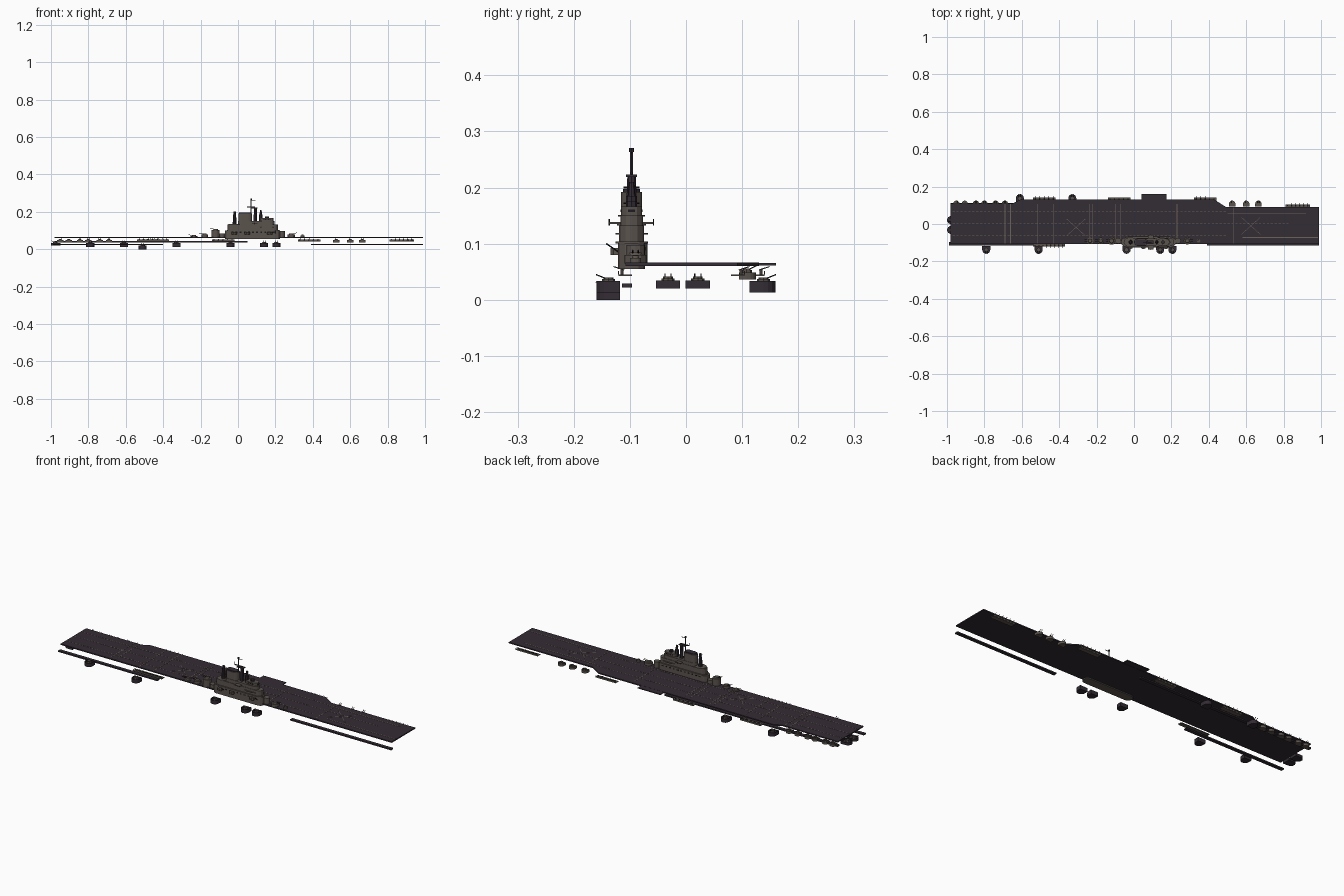
import bpy, bmesh, math
from mathutils import Vector, Matrix

if "Cube" in bpy.data.objects:
    bpy.data.objects.remove(bpy.data.objects["Cube"])

def material(name, c):
    m = bpy.data.materials.new(name)
    m.diffuse_color = (*c, 1)
    m.use_nodes = True
    m.node_tree.nodes["Principled BSDF"].inputs["Base Color"].default_value = m.diffuse_color
    return m

DECK = material("dark_deck_grey", (0.034, 0.025, 0.035))
HULL = material("warm_grey", (0.105, 0.088, 0.076))
BLACK = material("near_black", (0.012, 0.010, 0.013))
LINE = material("faded_tan_marking", (0.15, 0.125, 0.10))

class Part:
    """Collects simple solids into one named object."""
    def __init__(self, name, mat):
        self.name, self.mat, self.bm = name, mat, bmesh.new()

    def prism(self, pts, z0, z1, top_scale=1.0):
        cx = sum(p[0] for p in pts) / len(pts)
        cy = sum(p[1] for p in pts) / len(pts)
        lo = [self.bm.verts.new((x, y, z0)) for x, y in pts]
        hi = [self.bm.verts.new((cx + (x - cx) * top_scale, cy + (y - cy) * top_scale, z1)) for x, y in pts]
        self.bm.faces.new(lo[::-1])
        self.bm.faces.new(hi)
        for i in range(len(pts)):
            j = (i + 1) % len(pts)
            self.bm.faces.new((lo[i], lo[j], hi[j], hi[i]))

    def box(self, x0, x1, y0, y1, z0, z1):
        self.prism([(x0, y0), (x1, y0), (x1, y1), (x0, y1)], z0, z1)

    def cyl(self, x, y, r, z0, z1, n=12, top=1.0):
        self.prism([(x + r * math.cos(2 * math.pi * i / n), y + r * math.sin(2 * math.pi * i / n))
                    for i in range(n)], z0, z1, top)

    def rod(self, a, b, r, n=6):
        a, b = Vector(a), Vector(b)
        rot = (b - a).to_track_quat('Z', 'Y').to_matrix().to_4x4()
        bmesh.ops.create_cone(self.bm, cap_ends=True, segments=n, radius1=r, radius2=r,
                              depth=(b - a).length, matrix=Matrix.Translation((a + b) / 2) @ rot)

    def done(self):
        bmesh.ops.recalc_face_normals(self.bm, faces=self.bm.faces)
        me = bpy.data.meshes.new(self.name)
        self.bm.to_mesh(me)
        self.bm.free()
        me.materials.append(self.mat)
        ob = bpy.data.objects.new(self.name, me)
        bpy.context.collection.objects.link(ob)
        return ob

def stadium(x0, x1, yc, h, n=6):
    """Plan outline with rounded ends along x."""
    pts = []
    for cx, a0 in ((x1 - h, -math.pi / 2), (x0 + h, math.pi / 2)):
        pts += [(cx + h * math.cos(a0 + math.pi * i / n), yc + h * math.sin(a0 + math.pi * i / n))
                for i in range(n + 1)]
    return pts

# Flight deck with angled side step, and deck-edge lift
deck = Part("flight_deck", DECK)
deck.prism([(-.98, -.108), (.99, -.108), (.99, .092), (.49, .092), (.43, .13), (-.61, .13),
            (-.65, .11), (-.98, .11)], .060, .066)
deck.done()
lift = Part("deck_edge_lift", DECK)
lift.box(.04, .175, .128, .16, .061, .0655)
lift.done()

# Deck markings
T0, T1 = .0655, .0668
marks = Part("deck_markings", LINE)
for y, a, b in ((.065, -.97, .49), (.004, -.97, .82), (-.062, -.97, .5)):
    x = a
    while x < b:
        marks.box(x, x + .012, y - .0015, y + .0015, T0, T1)
        x += .021
for x in (-.69, -.66, -.515, -.43, -.24, -.22, -.10, -.07, .23, .53):
    marks.box(x - .0017, x + .0017, -.105, .09 if x > .49 else .108, T0, T1)
marks.box(.5, .92, .056, .060, T0, T1)
marks.box(.58, .985, -.074, -.070, T0, T1)
for cx, cy in ((-.31, -.018), (.625, -.01)):
    for s in (1, -1):
        dx, dy, w = .05, .045 * s, .0017
        marks.prism([(cx - dx - w, cy - dy), (cx - dx + w, cy - dy), (cx + dx + w, cy + dy),
                     (cx + dx - w, cy + dy)], T0, T1)
marks.done()

# Gun tubs: a rounded sponson with raised rim, mount and barrels
tubs = Part("gun_tubs", DECK)
mounts = Part("gun_mounts", HULL)
barrels = Part("gun_barrels", BLACK)

def tub(x, y, dx, dy, r, z, h, back=0.0, body=tubs):
    """dx, dy: outward direction; back: how far the sponson runs inboard."""
    a0 = math.atan2(dy, dx) - math.pi / 2
    out = [(x + r * math.cos(a0 + math.pi * i / 8), y + r * math.sin(a0 + math.pi * i / 8)) for i in range(9)]
    inner = back if back else r * .8
    pts = out + [(out[8][0] - dx * inner, out[8][1] - dy * inner), (out[0][0] - dx * inner, out[0][1] - dy * inner)]
    body.prism(pts, z, z + h * .7)
    for i in range(len(pts)):                       # rim wall
        (ax, ay), (bx, by) = pts[i], pts[(i + 1) % len(pts)]
        k = .88
        body.prism([(ax, ay), (bx, by), (x + (bx - x) * k, y + (by - y) * k),
                    (x + (ax - x) * k, y + (ay - y) * k)], z + h * .7, z + h)
    top = z + h
    mounts.cyl(x, y, r * .55, z + h * .7, top + .004, 8)
    mounts.cyl(x, y, r * .4, top + .004, top + .007, 8)
    px, py = -dy, dx
    for s in (-.25, .25):
        bx, by = x + px * r * s, y + py * r * s
        barrels.rod((bx, by, top + .003), (bx + dx * r * 1.05, by + dy * r * 1.05, top + .012), .0011)

for x, z in ((-.79, .013), (-.51, .0), (-.04, .013), (.14, .013), (.205, .013)):
    tub(x, -.138, 0, -1, .0215, z, .02, .02)
for x in (-.61, -.33):
    tub(x, .138, 0, 1, .0215, .013, .02, .005 + .02)
for y in (-.032, .021):
    tub(-.978, y, -1, 0, .0215, .02, .014, .03)
small = Part("small_gun_tubs", HULL)
for x in (-.95, -.905, -.845, -.80, -.74, -.69):
    tub(x, .108, 0, 1, .017, .036, .013, body=small)
for x in (.525, .60, .665):
    tub(x, .108, 0, 1, .017, .036, .013, body=small)

# Light gun galleries along the deck edge
gal = Part("gun_galleries", HULL)
for x0, x1, y, s in ((-.54, -.37, -.108, -1), (-.54, -.42, .128, 1), (-.14, -.02, .128, 1),
                     (.32, .44, .128, 1), (.81, .94, .092, 1)):
    ya, yb = sorted((y - s * .012, y + s * .012))
    gal.box(x0, x1, ya, yb, .042, .045)
    yo = y + s * .012
    gal.box(x0, x1, yo - .001, yo + .001, .045, .051)
    n = round((x1 - x0) / .022)
    for i in range(n):
        x = x0 + (i + .5) * (x1 - x0) / n
        mounts.cyl(x, y + s * .006, .003, .045, .054, 6)
        barrels.rod((x, y + s * .002, .053), (x, y + s * .021, .059), .001, 5)
gal.done()
small.done()
tubs.done()

# Long narrow walkway strips
walk = Part("side_walkways", DECK)
for x0, x1, y, z in ((-.99, -.40, -.105, .022), (.39, .99, -.105, .022), (-.98, .05, .104, .037)):
    walk.box(x0, x1, y - .009, y + .009, z, z + .007)
walk.done()

# Island superstructure, tier by tier
YC = -.097
isl = Part("island", HULL)
isl.prism(stadium(-.07, .225, YC, .024), .055, .100)
isl.prism(stadium(-.06, .222, YC, .029), .100, .104)
isl.prism(stadium(-.055, .215, YC, .022), .104, .132)
isl.prism(stadium(.0, .195, YC, .020), .132, .150)
isl.prism(stadium(.12, .19, YC, .0185), .150, .166)
isl.done()
plat = Part("island_platforms", HULL)
plat.prism(stadium(-.05, .01, YC, .026), .132, .135)
plat.prism(stadium(.11, .20, YC, .029), .116, .119)
plat.box(.075, .105, -.137, -.058, .135, .139)
plat.prism(stadium(.10, .185, YC, .024), .148, .151)
for x, s in ((-.02, -1), (.05, -1), (.17, -1)):
    plat.cyl(x, YC + s * .024, .014, .080, .092, 10)
plat.done()

# Funnel with dark cap
fun = Part("funnel", HULL)
fun.prism(stadium(.002, .075, YC, .0185), .130, .192)
fun.done()
cap = Part("funnel_cap", DECK)
cap.prism(stadium(.006, .071, YC, .015), .192, .197)
cap.done()

# Dark window strips and ports
win = Part("island_windows", BLACK)
for s in (-1, 1):
    for i in range(11):
        x = -.035 + i * .022
        win.box(x, x + .010, YC + s * .0235 - .001, YC + s * .0235 + .001, .088, .094)
    for i in range(5):
        x = .137 + i * .008
        win.box(x, x + .005, YC + s * .0183 - .001, YC + s * .0183 + .001, .156, .161)
win.box(.1885, .1905, YC - .006, YC + .006, .156, .161)
win.done()

# Directors, masts and aerials
mast = Part("masts", DECK)
mast.cyl(-.018, YC, .011, .132, .185, 10, .7)
mast.cyl(-.018, YC, .006, .185, .202, 8)
mast.cyl(.093, YC, .010, .150, .222, 8, .75)
mast.cyl(.122, YC, .010, .150, .185, 8)
mast.cyl(.122, YC, .007, .185, .210, 8, .6)
mast.cyl(.155, YC, .010, .166, .176, 8)
mast.cyl(.07, YC, .0028, .195, .268, 6)
mast.cyl(.07, YC, .0045, .263, .270, 8)
mast.box(.048, .092, YC - .002, YC + .002, .224, .228)
mast.box(.067, .105, YC - .010, YC + .010, .219, .223)
mast.done()
aer = Part("aerials", BLACK)
aer.rod((.048, YC, .226), (.048, YC, .240), .0014)
aer.rod((.07, YC, .262), (.093, YC, .262), .0015)
for y in (-.137, -.058):
    aer.rod((.09, y, .132), (.09, y, .144), .0012)
for x, z in ((-.018, .19), (.122, .20), (.155, .172)):
    aer.rod((x, YC - .014, z), (x, YC + .014, z), .0016)
aer.rod((.2, -.12, .085), (.2, -.142, .10), .0013)
aer.rod((.0, -.12, .085), (.0, -.142, .10), .0013)
aer.done()

# Deck turrets fore and aft of the island
tur = Part("deck_turrets", HULL)
for x, r, z in ((-.235, .018, .070), (-.178, .018, .078), (-.12, .021, .104), (.285, .020, .080), (.345, .010, .074)):
    tur.cyl(x, -.09, r, .065, z, 12)
    tur.cyl(x, -.09, r * .65, z, z + .005, 10, .8)
    if r > .015:
        d = 1 if x > 0 else -1
        for s in (-.005, .005):
            barrels.rod((x, -.09 + s, z + .002), (x + d * .03, -.09 + s, z + .008), .0013)
tur.cyl(.235, -.09, .016, .065, .098, 12)
tur.cyl(-.085, -.09, .016, .065, .085, 12)
tur.done()
mounts.done()
barrels.done()
